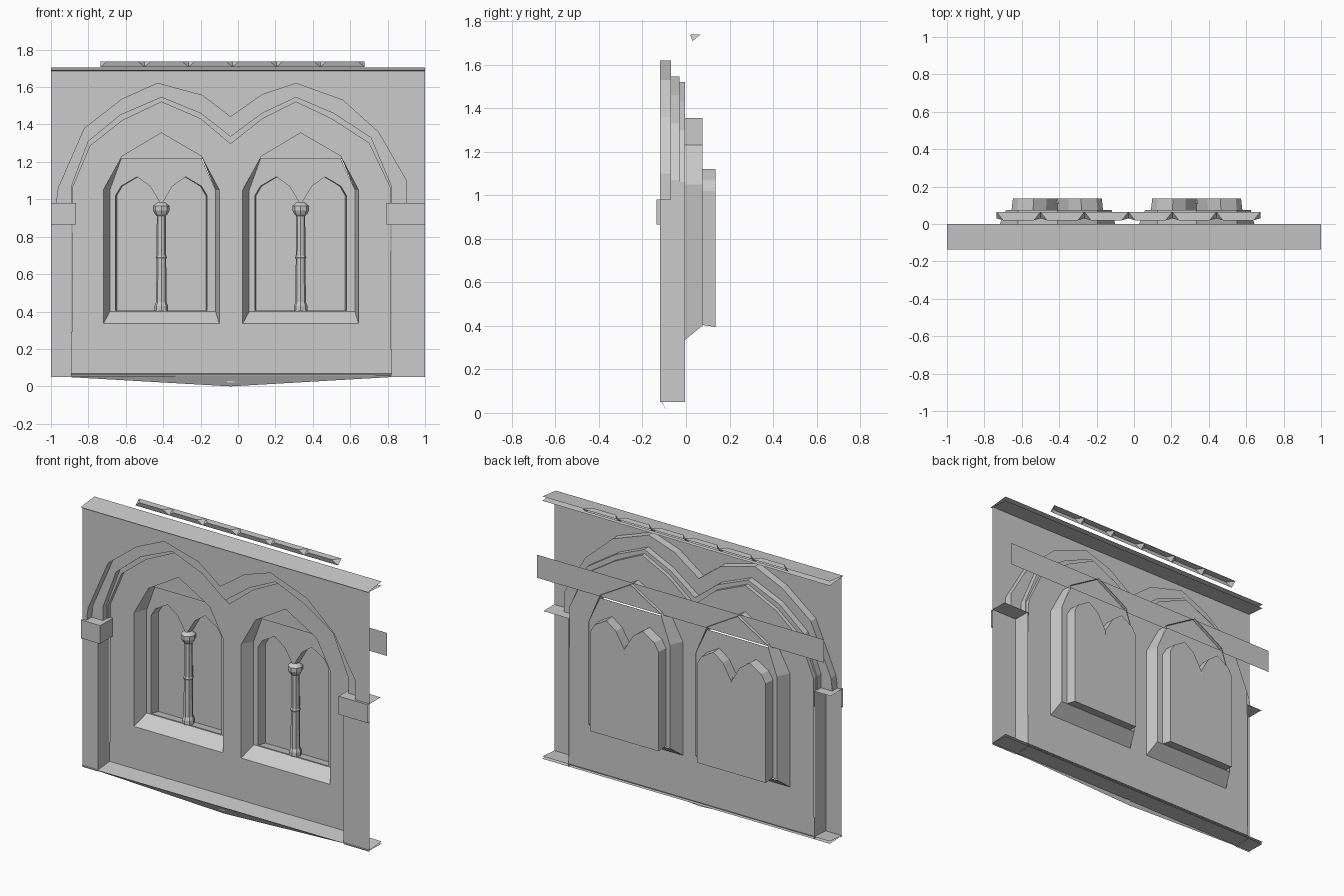
import bpy, bmesh, math
from mathutils import Vector

if "Cube" in bpy.data.objects:
    bpy.data.objects.remove(bpy.data.objects["Cube"])

FRONT = Vector((0, -1, 0))


def finish(name, bm):
    me = bpy.data.meshes.new(name)
    bm.to_mesh(me)
    bm.free()
    ob = bpy.data.objects.new(name, me)
    bpy.context.collection.objects.link(ob)
    return ob


def sheet(name, y, outline, holes=()):
    """Flat front-facing wall at depth y, with optional openings."""
    bm = bmesh.new()
    edges = []
    for loop in [outline, *holes]:
        vs = [bm.verts.new((x, y, z)) for x, z in loop]
        edges += [bm.edges.new((vs[i - 1], vs[i])) for i in range(len(vs))]
    bmesh.ops.triangle_fill(bm, use_beauty=True, use_dissolve=False, edges=edges, normal=FRONT)
    bm.normal_update()
    bmesh.ops.reverse_faces(bm, faces=[f for f in bm.faces if f.normal.dot(FRONT) < 0])
    bmesh.ops.dissolve_limit(bm, angle_limit=0.01, verts=bm.verts, edges=bm.edges)
    return finish(name, bm)


def loft(name, rings, closed=False):
    """Skin through outlines (points, depth) running clockwise from the left."""
    bm = bmesh.new()
    rows = [[bm.verts.new((x, y, z)) for x, z in pts] for pts, y in rings]
    for a, b in zip(rows, rows[1:]):
        n = len(a)
        for i in range(n if closed else n - 1):
            j = (i + 1) % n
            bm.faces.new((a[i], b[i], b[j], a[j]))
    return finish(name, bm)


def faces(name, polys):
    bm = bmesh.new()
    for p in polys:
        bm.faces.new([bm.verts.new(v) for v in p])
    bmesh.ops.remove_doubles(bm, verts=bm.verts, dist=1e-4)
    return finish(name, bm)


def turned(name, cx, cy, profile, sides=8):
    """Small faceted column from (radius, height) pairs."""
    bm = bmesh.new()
    rows = [[bm.verts.new((cx + r * math.cos(2 * math.pi * k / sides),
                           cy + r * math.sin(2 * math.pi * k / sides), z))
             for k in range(sides)] for r, z in profile]
    for a, b in zip(rows, rows[1:]):
        for k in range(sides):
            m = (k + 1) % sides
            bm.faces.new((a[k], a[m], b[m], b[k]))
    return finish(name, bm)


# Twin arch outlines, left to right
A = [(-.97, .98), (-.96, 1.06), (-.82, 1.38), (-.62, 1.535), (-.43, 1.62), (-.19, 1.555), (-.04, 1.44),
     (.13, 1.56), (.31, 1.62), (.56, 1.53), (.75, 1.36), (.9, 1.1), (.9, .98)]
B = [(-.89, .98), (-.89, 1.07), (-.8, 1.31), (-.63, 1.45), (-.41, 1.545), (-.2, 1.46), (-.04, 1.335),
     (.13, 1.46), (.31, 1.545), (.51, 1.46), (.71, 1.33), (.82, 1.07), (.82, .98)]
C = [(-.885, .98), (-.885, 1.06), (-.79, 1.285), (-.62, 1.42), (-.41, 1.52), (-.2, 1.43), (-.04, 1.295),
     (.13, 1.43), (.31, 1.52), (.5, 1.43), (.7, 1.3), (.815, 1.06), (.815, .98)]

# Spandrel wall above the arches and stepped arch mouldings
sheet("spandrel_wall", -.12, A + [(1, .98), (1, 1.69), (-1, 1.69), (-1, .98)])
loft("arch_moulding", [(A, -.12), (A, -.07), (B, -.07), (B, -.03), (C, -.03), (C, -.005)])


def window(cx):
    w = [(-.31, .335), (-.31, 1.05), (-.21, 1.23), (0, 1.355), (.215, 1.23), (.31, 1.05), (.31, .335)]
    return [(cx + x, z) for x, z in w]


def lancets(cx):
    half = [(-.245, .395), (-.245, 1.02), (-.215, 1.07), (-.13, 1.12), (-.06, 1.07)]
    pts = half + [(0, .97)] + [(-x, z) for x, z in reversed(half)]
    return [(cx + x, z) for x, z in pts]


CENTRES = (-.41, .335)

# Recessed wall with two window openings
sheet("recessed_wall", -.005, [(-.89, .065)] + C + [(.82, .065)], [window(c) for c in CENTRES])

for c in CENTRES:
    # Splayed window reveal with sloping sill
    w = window(c)
    back = [(c - .275, .4), (c - .275, 1.05)] + w[2:5] + [(c + .29, 1.05), (c + .29, .4)]
    loft("window_reveal", [(w, -.005), (back, .075)], True)
    # Tracery with paired lancets, recessed pane
    frame = [(c - .275, .4), (c - .275, 1.05), (c - .215, 1.215), (c + .215, 1.215), (c + .29, 1.05), (c + .29, .4)]
    lan = lancets(c)
    lan_front = [(x, max(z, .405)) for x, z in lan]
    sheet("tracery", .07, frame, [lan_front])
    inner = [(c + (x - c) * .97, z) for x, z in lan]
    loft("lancet_reveal", [(lan_front, .07), (inner, .135)], True)
    sheet("window_pane", .135, inner)
    # Dividing column with capital
    turned("column", c, .092, [(.036, .405), (.036, .43), (.028, .45), (.026, .68), (.03, .69), (.026, .7),
                               (.024, .91), (.034, .92), (.044, .94), (.044, .965), (.02, .985)])

# Backing strip behind the window heads
sheet("backing_strip", .055, [(-1, 1.215), (-1, 1.36), (1, 1.36), (1, 1.215)])

# Side pillars with impost blocks
for outer, edge, lip in ((-1, -.89, -.865), (1, .82, .795)):
    faces("pillar", [
        [(outer, -.12, .05), (edge, -.12, .05), (edge, -.12, .98), (outer, -.12, .98)],
        [(edge, -.12, .05), (edge, -.005, .05), (edge, -.005, .98), (edge, -.12, .98)]])
    f, b, lo, hi = -.135, -.01, .865, .98
    faces("impost", [
        [(outer, f, lo), (lip, f, lo), (lip, f, hi), (outer, f, hi)],
        [(lip, f, lo), (lip, b, lo), (lip, b, hi), (lip, f, hi)],
        [(outer, f, hi), (lip, f, hi), (lip, b, hi), (outer, b, hi)],
        [(outer, f, lo), (outer, -.12, lo), (lip, -.12, lo), (lip, f, lo)]])

# Top cornice: two thin diverging slabs
faces("cornice", [
    [(-1, -.135, 1.69), (1, -.135, 1.69), (1, 0, 1.705), (-1, 0, 1.705)],
    [(-1, -.135, 1.688), (-1, 0, 1.678), (1, 0, 1.678), (1, -.135, 1.688)]])

# Base ledge and shallow pointed skirt
faces("base_ledge", [
    [(-1, -.125, .06), (1, -.125, .06), (1, 0, .07), (-1, 0, .07)],
    [(-1, -.125, .058), (-1, 0, .055), (1, 0, .055), (1, -.125, .058)]])
faces("base_skirt", [[(-1, -.115, .055), (-.04, -.085, 0), (1, -.115, .06)]])
faces("base_tag", [[(-.06, -.1, .02), (-.02, -.1, .02), (-.02, -.1, .05), (-.06, -.1, .05)]])

# Row of bevelled blocks along the top
polys = []
step = 1.41 / 6
for i in range(6):
    a = -.735 + i * step
    b = a + step
    polys.append([(a + .035, .02, 1.738), (b - .035, .02, 1.738), (b, .065, 1.738), (a, .065, 1.738)])
    polys.append([(a, .03, 1.708), (b, .03, 1.708), (b - .035, .02, 1.738), (a + .035, .02, 1.738)])
    for x, s in ((a, 1), (b, -1)):
        polys.append([(x, .03, 1.708), (x + s * .035, .02, 1.738), (x, .065, 1.738)])
faces("parapet_blocks", polys)
